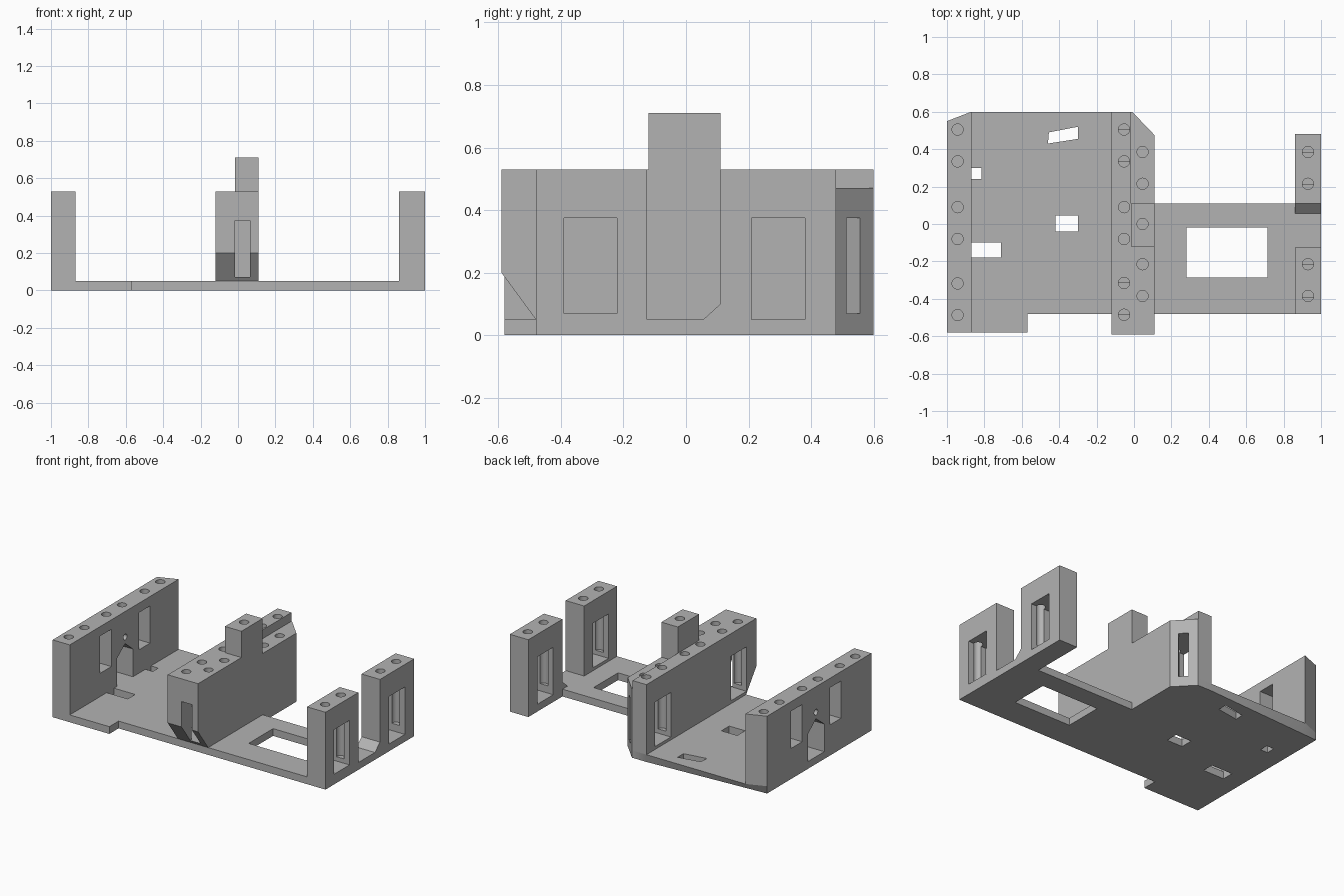
import bpy, bmesh, math
from mathutils import Matrix

if "Cube" in bpy.data.objects:
    bpy.data.objects.remove(bpy.data.objects["Cube"])

grey = bpy.data.materials.new("plain grey")
grey.diffuse_color = (0.45, 0.45, 0.45, 1)
grey.use_nodes = True
grey.node_tree.nodes["Principled BSDF"].inputs["Base Color"].default_value = grey.diffuse_color


def prism(name, pts, lo, hi, axis="z"):
    """Extrude a 2D outline along an axis: z takes (x, y), x takes (y, z)."""
    bm = bmesh.new()
    place = (lambda a, b, h: (a, b, h)) if axis == "z" else (lambda a, b, h: (h, a, b))
    low = [bm.verts.new(place(a, b, lo)) for a, b in pts]
    high = [bm.verts.new(place(a, b, hi)) for a, b in pts]
    bm.faces.new(low)
    bm.faces.new(high)
    n = len(pts)
    for i in range(n):
        j = (i + 1) % n
        bm.faces.new((low[i], low[j], high[j], high[i]))
    bmesh.ops.recalc_face_normals(bm, faces=bm.faces)
    mesh = bpy.data.meshes.new(name)
    bm.to_mesh(mesh)
    bm.free()
    mesh.materials.append(grey)
    ob = bpy.data.objects.new(name, mesh)
    bpy.context.collection.objects.link(ob)
    return ob


def rect(a0, a1, b0, b1):
    return [(a0, b0), (a1, b0), (a1, b1), (a0, b1)]


def box(name, x0, x1, y0, y1, z0, z1):
    return prism(name, rect(x0, x1, y0, y1), z0, z1)


def hole(x, y, bottom=0.1, top=1.0, r=0.03):
    pts = [(x + r * math.cos(math.tau * i / 24), y + r * math.sin(math.tau * i / 24))
           for i in range(24)]
    return prism("screw_hole_cutter", pts, bottom, top)


def cut(ob, cutters):
    """Subtract each cutter in turn, then remove it."""
    bpy.context.view_layer.objects.active = ob
    for c in cutters:
        m = ob.modifiers.new("cut", "BOOLEAN")
        m.operation, m.solver, m.object = "DIFFERENCE", "EXACT", c
        bpy.ops.object.modifier_apply(modifier=m.name)
        bpy.data.objects.remove(c)
    bpy.ops.object.select_all(action="DESELECT")
    ob.select_set(True)
    bpy.ops.object.shade_smooth_by_angle(angle=math.radians(30))


FLOOR = 0.05
TOP = 0.53

# Floor plate, with the back edge of its underside tapering in to the left
base = prism("floor_plate", [
    (-1, -0.58), (-0.57, -0.58), (-0.57, -0.48), (1, -0.48), (1, 0.48), (0.86, 0.48),
    (0.86, 0.11), (0.11, 0.11), (0.11, 0.475), (-0.01, 0.6), (-0.12, 0.6),
    (-0.87, 0.6), (-1, 0.55)], 0, FLOOR)
for v in base.data.vertices:
    if v.co.z < 0.01 and abs(v.co.x + 0.87) < 0.01:
        v.co.y = 0.557
openings = [rect(0.28, 0.715, -0.285, -0.02), rect(-0.87, -0.815, 0.24, 0.30),
            rect(-0.42, -0.30, -0.04, 0.045), rect(-0.87, -0.71, -0.18, -0.10),
            [(-0.46, 0.43), (-0.30, 0.455), (-0.30, 0.52), (-0.455, 0.49)]]
cut(base, [prism("floor_cutter", o, -0.1, 0.2) for o in openings])

# Left wall: two windows, a pointed opening with a small round hole over it
left = prism("left_wall", [(-1, -0.58), (-0.87, -0.58), (-0.87, 0.6), (-1, 0.55)], FLOOR, TOP)
arch = [(-0.07, FLOOR), (0.105, FLOOR), (0.105, 0.24), (0.02, 0.31), (-0.07, 0.24)]
peep = [(0.02 + 0.02 * math.cos(math.tau * i / 16), 0.355 + 0.02 * math.sin(math.tau * i / 16))
        for i in range(16)]
cut(left, [prism("window_cutter", p, -1.1, -0.8, "x") for p in (
    rect(0.17, 0.29, 0.21, 0.465), rect(-0.25, -0.13, 0.21, 0.465), arch, peep)]
    + [hole(-0.943, y, 0.44) for y in (0.505, 0.335, 0.09, -0.08, -0.318, -0.487)])

# Centre wall: stepped top, undercut front, pockets on the left with end slots
centre = prism("centre_wall", [(-0.12, -0.59), (0.11, -0.59), (0.11, 0.475),
                               (-0.01, 0.6), (-0.12, 0.6)], FLOOR, TOP)
back_slot = box("slot_cutter", -0.10, 0.06, -0.03, 0.03, 0.07, 0.375)
back_slot.data.transform(Matrix.Translation((0.052, 0.535, 0)) @ Matrix.Rotation(math.radians(44), 4, "Z"))
cut(centre, [
    box("step_cutter", -0.015, 0.3, 0.11, 0.8, 0.47, 0.8),
    prism("undercut_cutter", [(-0.7, 0.2), (-0.59, 0.2), (-0.48, 0.05), (-0.48, 0), (-0.7, 0)],
          -0.3, 0.3, "x"),
    box("pocket_cutter", -0.3, 0.065, 0.335, 0.505, 0.07, 0.375),
    box("pocket_cutter", -0.3, 0.065, -0.485, -0.315, 0.07, 0.375),
    box("slot_cutter", -0.015, 0.064, -0.7, -0.4, 0.071, 0.374),
    back_slot]
    + [hole(-0.053, y) for y in (0.505, 0.335, -0.315, -0.485)]
    + [hole(-0.053, y, 0.4) for y in (0.09, -0.08)]
    + [hole(0.046, y, 0.39) for y in (0.385, 0.215, -0.215, -0.385)])

# Raised tab on the centre wall
tab = box("raised_tab", -0.015, 0.11, -0.12, 0.11, TOP, 0.71)
cut(tab, [hole(0.046, 0, 0.57)])

# Right posts, whose screw holes break into the sides of their windows
front = box("front_right_post", 0.86, 1, -0.48, -0.125, FLOOR, TOP)
back = prism("back_right_post", [(0.055, FLOOR), (0.48, FLOOR), (0.48, TOP), (0.11, TOP),
                                 (0.11, 0.1)], 0.86, 1, "x")
for post, y0, y1, z0 in ((front, -0.39, -0.22, 0.07), (back, 0.21, 0.38, FLOOR)):
    cut(post, [box("window_cutter", 0.7, 1.1, y0, y1, z0, 0.375),
               hole(0.93, math.copysign(0.385, y0)), hole(0.93, math.copysign(0.215, y0))])
